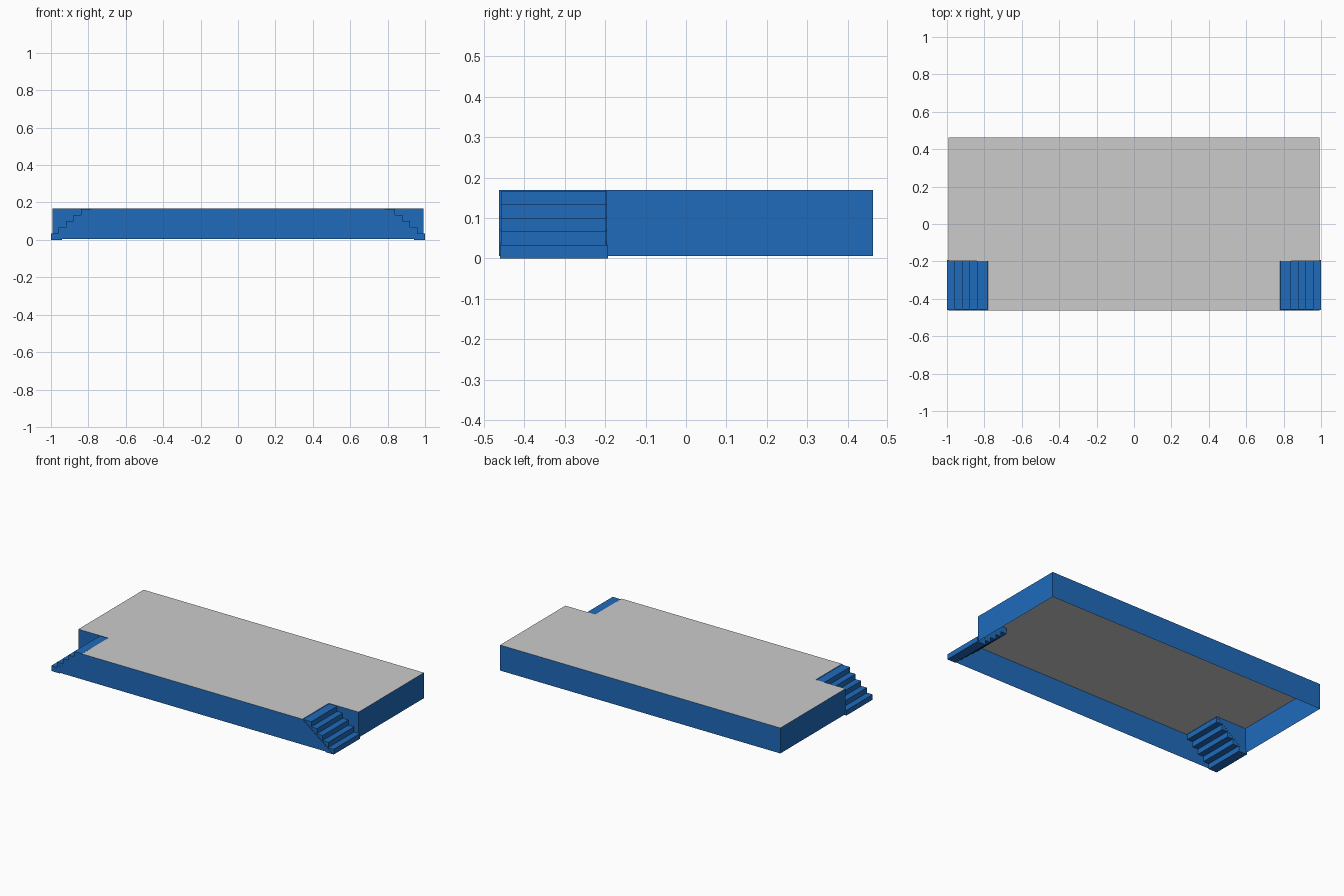
import bpy, bmesh
from mathutils import Vector

if "Cube" in bpy.data.objects:
    bpy.data.objects.remove(bpy.data.objects["Cube"])

# Main dimensions
X, Y = 0.992, 0.463            # half size of the platform
NX, NY = 0.78, -0.197          # corner notch for the stairs
Z0, Z1 = 0.006, 0.169          # skirt bottom and deck height
STEPS, RISE, RUN, TREAD = 5, 0.0333, 0.04, 0.06

blue = bpy.data.materials.new("blue_paint")
blue.diffuse_color = (0.014, 0.147, 0.497, 1)
blue.use_nodes = True
blue.node_tree.nodes["Principled BSDF"].inputs["Base Color"].default_value = blue.diffuse_color


def make_object(name, polygons, mat=None, mirror=False):
    """Build a flat-faced object from polygons given as point lists."""
    bm = bmesh.new()
    for poly in polygons:
        bm.faces.new([bm.verts.new(p) for p in poly])
    if mirror:
        dup = bmesh.ops.duplicate(bm, geom=bm.faces[:])["geom"]
        verts = [g for g in dup if isinstance(g, bmesh.types.BMVert)]
        bmesh.ops.scale(bm, vec=(-1, 1, 1), verts=verts)
        bmesh.ops.reverse_faces(
            bm, faces=[g for g in dup if isinstance(g, bmesh.types.BMFace)])
    bmesh.ops.remove_doubles(bm, verts=bm.verts, dist=1e-5)
    mesh = bpy.data.meshes.new(name)
    bm.to_mesh(mesh)
    bm.free()
    if mat:
        mesh.materials.append(mat)
    ob = bpy.data.objects.new(name, mesh)
    bpy.context.collection.objects.link(ob)
    return ob


# Grey deck: thin sheet with two notched front corners
right_edge = [(NX, -Y), (NX, NY), (X, NY), (X, Y)]
outline = right_edge + [(-x, y) for x, y in reversed(right_edge)]
make_object("deck", [[(x, y, Z1) for x, y in outline]])

# Skirt: open below, with a sloping face under each staircase
right_half = [
    [(X, NY, Z0), (X, Y, Z0), (X, Y, Z1), (X, NY, Z1)],         # side wall
    [(NX, NY, Z1), (X, NY, Z0), (X, NY, Z1)],                   # notch wall
    [(NX, -Y, Z1), (X, -Y, Z0), (X, NY, Z0), (NX, NY, Z1)],     # stair slope
    [(0, -Y, Z0), (X, -Y, Z0), (NX, -Y, Z1), (0, -Y, Z1)],      # front wall
    [(X, Y, Z0), (0, Y, Z0), (0, Y, Z1), (X, Y, Z1)],           # back wall
]
make_object("skirt", right_half, blue, mirror=True)


def make_stairs(name, side):
    """Overlapping box treads descending outwards; the lowest is wider."""
    bm = bmesh.new()
    for i in range(STEPS):
        x0, z0 = 1 - TREAD - i * RUN, i * RISE
        y0, y1 = (-0.46, -0.193) if i == 0 else (-0.458, -0.198)
        verts = bmesh.ops.create_cube(bm, size=1)["verts"]
        bmesh.ops.scale(bm, vec=(TREAD, y1 - y0, RISE), verts=verts)
        bmesh.ops.translate(bm, verts=verts, vec=Vector(
            (side * (x0 + TREAD / 2), (y0 + y1) / 2, z0 + RISE / 2)))
    mesh = bpy.data.meshes.new(name)
    bm.to_mesh(mesh)
    bm.free()
    mesh.materials.append(blue)
    bpy.context.collection.objects.link(bpy.data.objects.new(name, mesh))


# Corner staircases
make_stairs("right_stairs", 1)
make_stairs("left_stairs", -1)
